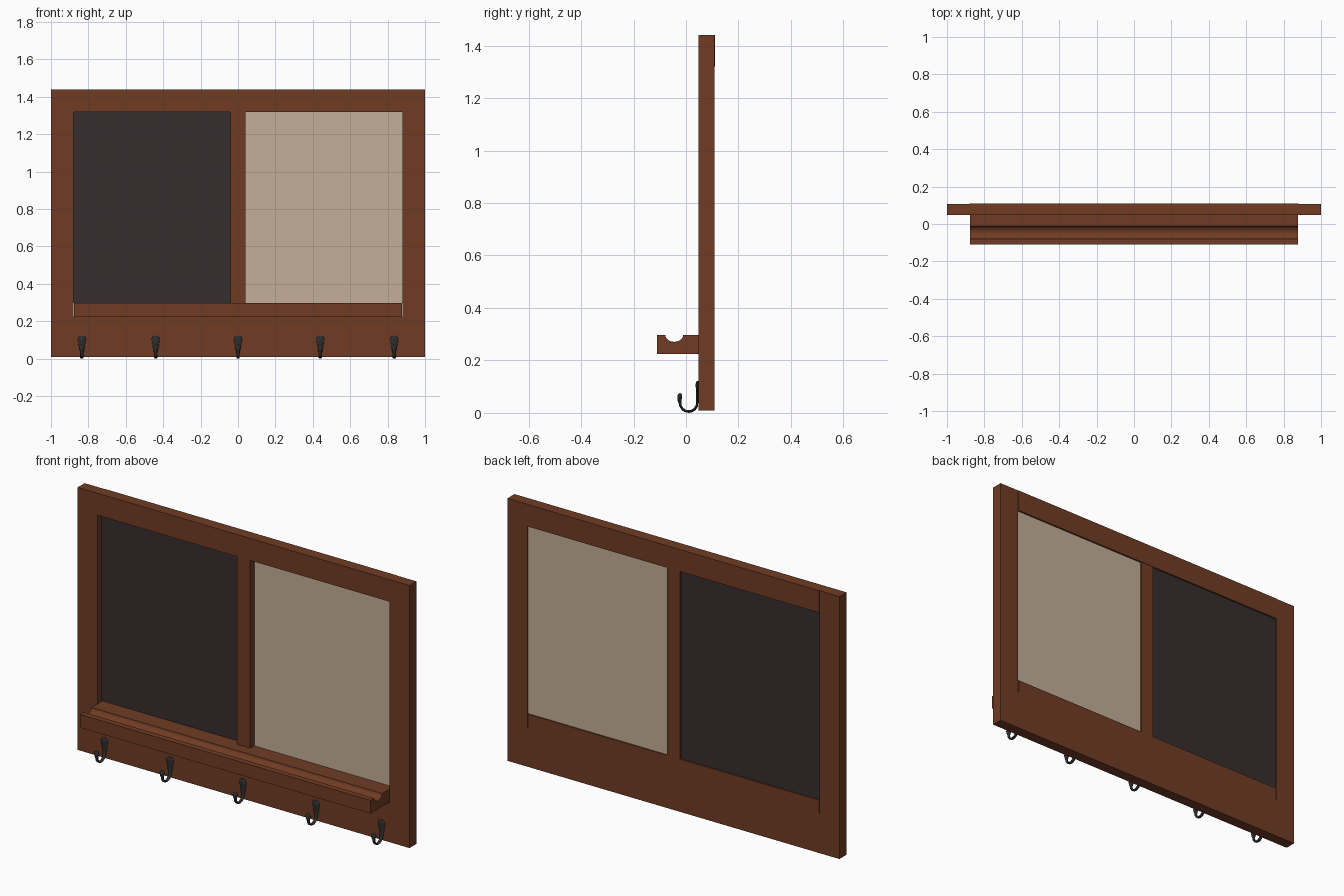
import bpy, bmesh, math
from mathutils import Vector

cube = bpy.data.objects.get("Cube")
if cube:
    bpy.data.objects.remove(cube, do_unlink=True)


def material(name, rgb):
    m = bpy.data.materials.new(name)
    m.use_nodes = True
    m.diffuse_color = (*rgb, 1)
    bsdf = m.node_tree.nodes["Principled BSDF"]
    bsdf.inputs["Base Color"].default_value = (*rgb, 1)
    bsdf.inputs["Roughness"].default_value = 0.7
    return m


wood = material("brown wood", (0.162, 0.045, 0.018))
slate = material("dark chalkboard", (0.037, 0.027, 0.027))
cork = material("tan cork", (0.55, 0.43, 0.31))
iron = material("black iron", (0.027, 0.027, 0.029))


def finish(name, bm, mat, smooth=False):
    bmesh.ops.recalc_face_normals(bm, faces=bm.faces)
    mesh = bpy.data.meshes.new(name)
    bm.to_mesh(mesh)
    bm.free()
    mesh.materials.append(mat)
    ob = bpy.data.objects.new(name, mesh)
    bpy.context.collection.objects.link(ob)
    if smooth:
        bpy.ops.object.select_all(action='DESELECT')
        ob.select_set(True)
        bpy.context.view_layer.objects.active = ob
        bpy.ops.object.shade_smooth_by_angle(angle=math.radians(40))
    return ob


def box(name, x, y, z, mat):
    bm = bmesh.new()
    bmesh.ops.create_cube(bm, size=1)
    for v in bm.verts:
        for i, (lo, hi) in enumerate((x, y, z)):
            v.co[i] = lo if v.co[i] < 0 else hi
    return finish(name, bm, mat)


# Frame dimensions
INNER, MID = 0.88, 0.04
FRONT, BACK = 0.048, 0.108
BASE, SHELF_LOW, SHELF_TOP, OPEN_TOP, TOP = 0.01, 0.225, 0.297, 1.32, 1.44
depth = (FRONT, BACK)

# Frame members
box("right_stile", (-1, -INNER), depth, (BASE, TOP), wood)
box("left_stile", (INNER, 1), depth, (BASE, TOP), wood)
box("top_rail", (-INNER, INNER), (FRONT, BACK + 0.002), (OPEN_TOP, TOP), wood)
box("bottom_rail", (-INNER, INNER), depth, (BASE, SHELF_LOW), wood)
box("middle_stile", (-MID, MID), depth, (SHELF_TOP, OPEN_TOP), wood)

# Inset boards
board_depth = (0.083, 0.101)
box("chalkboard", (-INNER, -MID), board_depth, (SHELF_TOP, OPEN_TOP), slate)
box("cork_board", (MID, INNER), board_depth, (SHELF_TOP, OPEN_TOP), cork)

# Shelf with a rounded groove, running through to the back of the frame
profile = [(BACK, SHELF_TOP), (BACK, SHELF_LOW), (-0.11, SHELF_LOW), (-0.11, SHELF_TOP)]
for i in range(17):
    a = math.pi * (1 + i / 16)
    profile.append((-0.045 + 0.034 * math.cos(a), SHELF_TOP + 0.026 * math.sin(a)))
bm = bmesh.new()
face = bm.faces.new([bm.verts.new((-0.876, y, z)) for y, z in profile])
side = bmesh.ops.extrude_face_region(bm, geom=[face])["geom"]
bmesh.ops.translate(bm, vec=(1.752, 0, 0), verts=[g for g in side if isinstance(g, bmesh.types.BMVert)])
finish("pencil_shelf", bm, wood, True)


# Coat hooks: a flat back leaf that sweeps into a rounded J with a bulb tip
def hook(name, x):
    # Stations: y, z, half width, half thickness
    stations = [(0.044, 0.122, 0.008, 0.003), (0.043, 0.116, 0.018, 0.005),
                (0.042, 0.105, 0.022, 0.006), (0.043, 0.085, 0.019, 0.004),
                (0.043, 0.06, 0.015, 0.004), (0.043, 0.04, 0.011, 0.004)]
    for i in range(1, 9):
        a = math.pi * i / 8
        stations.append((0.01 + 0.033 * math.cos(a), 0.038 - 0.033 * math.sin(a),
                         0.009, 0.005))
    stations += [(-0.025, 0.048, 0.011, 0.008), (-0.024, 0.06, 0.015, 0.009),
                 (-0.023, 0.069, 0.012, 0.008), (-0.022, 0.075, 0.005, 0.003)]
    pts = [Vector((0, s[0], s[1])) for s in stations]
    bm = bmesh.new()
    rings, n = [], 12
    for i, (p, s) in enumerate(zip(pts, stations)):
        t = (pts[min(i + 1, len(pts) - 1)] - pts[max(i - 1, 0)]).normalized()
        normal = Vector((0, -t.z, t.y))
        ring = []
        for k in range(n):
            a = math.tau * k / n
            co = p + Vector((s[2] * math.cos(a), 0, 0)) + normal * s[3] * math.sin(a)
            ring.append(bm.verts.new(co + Vector((x, 0, 0))))
        rings.append(ring)
    for a, b in zip(rings, rings[1:]):
        for k in range(n):
            j = (k + 1) % n
            bm.faces.new((a[k], a[j], b[j], b[k]))
    bm.faces.new(rings[0])
    bm.faces.new(rings[-1])
    finish(name, bm, iron, True)


for i, x in enumerate((-0.835, -0.44, 0, 0.44, 0.835)):
    hook(f"coat_hook_{i + 1}", x)
